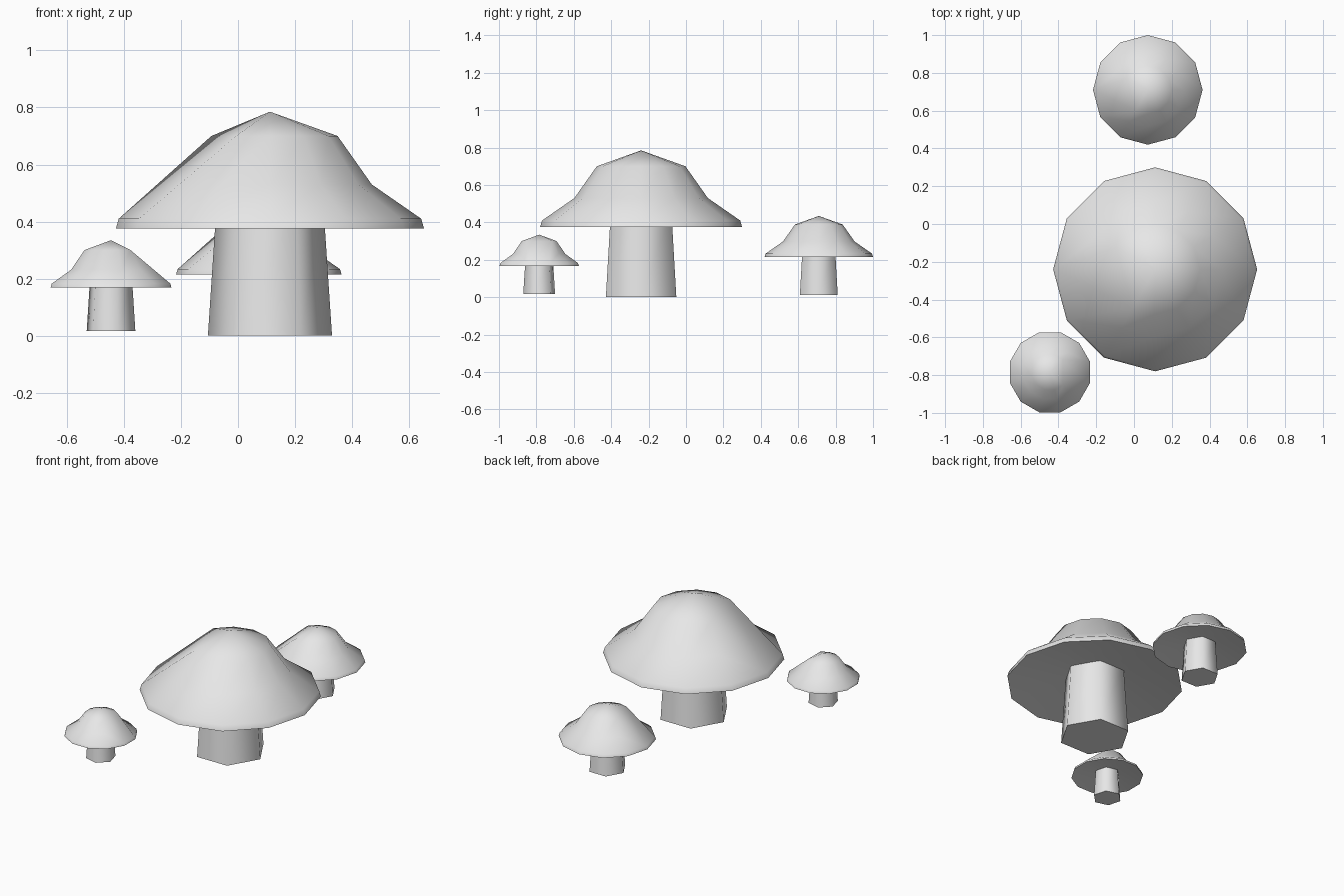
import bpy, bmesh
from math import cos, sin, radians, pi

cube = bpy.data.objects.get("Cube")
if cube:
    bpy.data.objects.remove(cube, do_unlink=True)

grey = bpy.data.materials.new("plain_grey")
grey.use_nodes = True
COLOUR = (0.8, 0.8, 0.8, 1)
grey.diffuse_color = COLOUR
grey.node_tree.nodes["Principled BSDF"].inputs["Base Color"].default_value = COLOUR


def ring(bm, sides, radius, z):
    return [bm.verts.new((radius * cos(2 * pi * i / sides), radius * sin(2 * pi * i / sides), z))
            for i in range(sides)]


def bridge(bm, low, high, skip=()):
    n = len(low)
    for i in range(n):
        if i not in skip:
            j = (i + 1) % n
            bm.faces.new((low[i], low[j], high[j], high[i]))


def fan(bm, loop, z):
    tip = bm.verts.new((0, 0, z))
    for i, v in enumerate(loop):
        bm.faces.new((v, loop[(i + 1) % len(loop)], tip))


def finish(bm, name, place, scale, turn):
    bmesh.ops.recalc_face_normals(bm, faces=bm.faces[:])
    mesh = bpy.data.meshes.new(name)
    bm.to_mesh(mesh)
    bm.free()
    mesh.materials.append(grey)
    ob = bpy.data.objects.new(name, mesh)
    bpy.context.collection.objects.link(ob)
    ob.location = place
    ob.scale = (scale, scale, scale)
    ob.rotation_euler.z = radians(turn)
    bpy.ops.object.select_all(action='DESELECT')
    ob.select_set(True)
    bpy.context.view_layer.objects.active = ob
    bpy.ops.object.shade_smooth_by_angle(angle=radians(65))


def make_cap(name, place, scale, turn):
    bm = bmesh.new()
    under = ring(bm, 12, 0.18, 0.43)
    rim = ring(bm, 12, 0.54, 0.375)
    edge = ring(bm, 12, 0.53, 0.41)
    waist = ring(bm, 12, 0.357, 0.53)
    crown = ring(bm, 12, 0.237, 0.70)
    bridge(bm, under, rim)
    bridge(bm, rim, edge)
    # One side of the cap is flattened into a straight slope
    gap = (5, 6, 7)
    bridge(bm, edge, waist, gap)
    bridge(bm, waist, crown, gap)
    for a, b in ((5, 6), (8, 7)):
        bm.faces.new((edge[a], edge[b], waist[a]))
        bm.faces.new((edge[b], crown[a], waist[a]))
    bm.faces.new((edge[6], edge[7], crown[8], crown[5]))
    for v in waist[6:8] + crown[6:8]:
        bm.verts.remove(v)
    fan(bm, crown[:6] + crown[8:], 0.785)
    fan(bm, under, 0.43)
    finish(bm, name, place, scale, turn)


def make_stem(name, place, scale, turn):
    bm = bmesh.new()
    foot = ring(bm, 6, 0.2175, 0)
    top = ring(bm, 6, 0.187, 0.46)
    bridge(bm, foot, top)
    bm.faces.new(foot)
    bm.faces.new(top)
    finish(bm, name, place, scale, turn)


# Three mushrooms: name, position, scale, turn
for label, place, scale, turn in (
        ("large", (0.112, -0.24, 0), 1.0, 0),
        ("medium", (0.073, 0.71, 0.013), 0.537, 0),
        ("small", (-0.445, -0.785, 0.016), 0.406, 165)):
    make_cap(label + "_mushroom_cap", place, scale, turn)
    make_stem(label + "_mushroom_stem", place, scale, turn)
